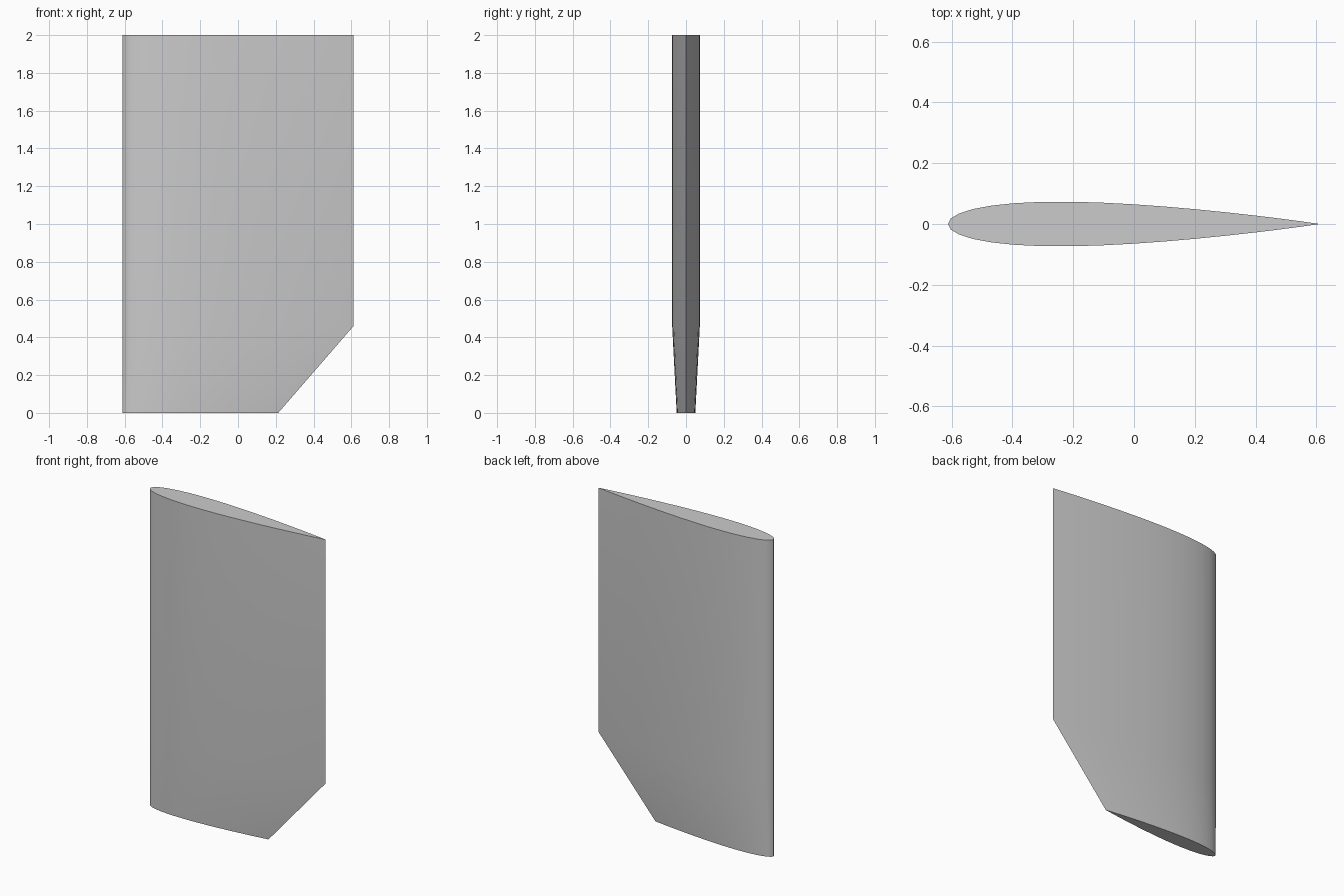
import bpy
import bmesh
import math

cube = bpy.data.objects.get("Cube")
if cube:
    bpy.data.objects.remove(cube, do_unlink=True)

LEADING_X = -0.612
STEPS = 18

grey = bpy.data.materials.new("plain grey")
grey.use_nodes = True
colour = (0.6, 0.6, 0.6, 1)
grey.diffuse_color = colour
grey.node_tree.nodes["Principled BSDF"].inputs["Base Color"].default_value = colour


def half_thickness(t):
    """Symmetric foil, 12 percent thick, closed at the trailing edge."""
    return 0.6 * (0.2969 * math.sqrt(t) - 0.126 * t - 0.3516 * t**2
                  + 0.2843 * t**3 - 0.1036 * t**4)


def foil_ring(bm, chord, z):
    """One closed section, from the trailing edge round the leading edge."""
    ring = []
    for i in range(2 * STEPS):
        angle = math.pi * i / STEPS
        t = (1 + math.cos(angle)) / 2
        side = 1 if i < STEPS else -1
        y = 0 if i in (0, STEPS) else side * half_thickness(t) * chord
        ring.append(bm.verts.new((LEADING_X + t * chord, y, z)))
    return ring


# Blade lofted through the narrow foot, the full-chord shoulder and the top
bm = bmesh.new()
rings = [foil_ring(bm, chord, z) for chord, z in ((0.825, 0), (1.224, 0.46), (1.224, 2))]
for low, high in zip(rings, rings[1:]):
    for i in range(len(low)):
        j = (i + 1) % len(low)
        bm.faces.new((low[i], low[j], high[j], high[i]))

# Flat end caps
bm.faces.new(rings[0])
bm.faces.new(rings[-1])
bmesh.ops.recalc_face_normals(bm, faces=bm.faces[:])

mesh = bpy.data.meshes.new("rudder_blade")
bm.to_mesh(mesh)
bm.free()
mesh.materials.append(grey)
blade = bpy.data.objects.new("rudder_blade", mesh)
bpy.context.collection.objects.link(blade)

# Smooth skin with sharp end and trailing edges
bpy.ops.object.select_all(action="DESELECT")
blade.select_set(True)
bpy.context.view_layer.objects.active = blade
bpy.ops.object.shade_smooth_by_angle(angle=math.radians(35))
